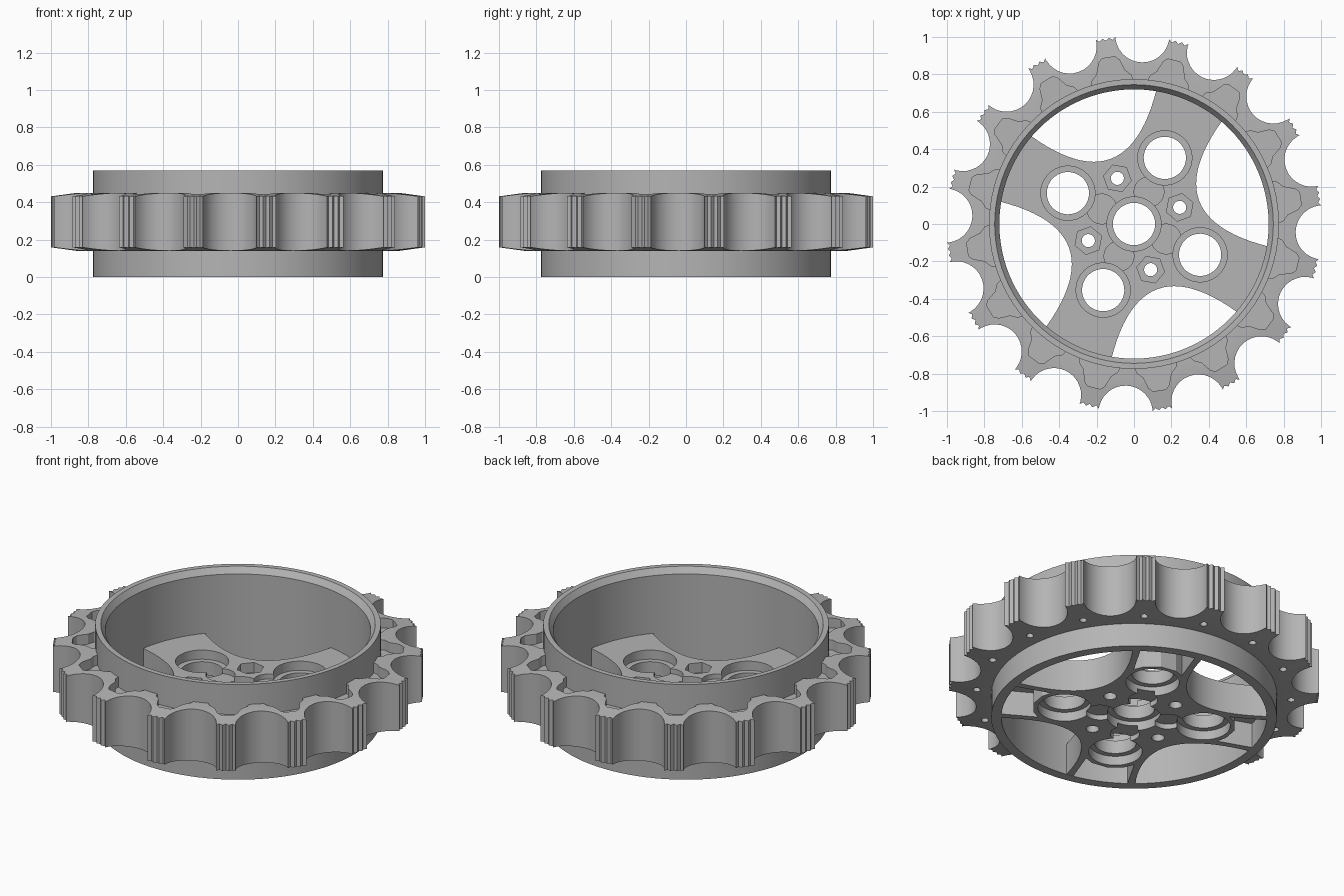
import bpy, bmesh
from math import sin, cos, pi, radians, asin, atan2, hypot

cube = bpy.data.objects.get("Cube")
if cube:
    bpy.data.objects.remove(cube, do_unlink=True)

grey = bpy.data.materials.new("plain grey")
grey.use_nodes = True
COLOUR = (0.46, 0.46, 0.46, 1)
grey.diffuse_color = COLOUR
for node in grey.node_tree.nodes:
    if node.type == 'BSDF_PRINCIPLED':
        node.inputs["Base Color"].default_value = COLOUR

ARM = radians(65)          # direction of the first arm
GAP = radians(20)          # direction of the first opening
TOOTH = radians(8.7)       # direction of the first tooth
TEETH = 16
PITCH = 2 * pi / TEETH


def make_object(name, bm):
    bmesh.ops.recalc_face_normals(bm, faces=bm.faces)
    mesh = bpy.data.meshes.new(name)
    bm.to_mesh(mesh)
    bm.free()
    mesh.materials.append(grey)
    obj = bpy.data.objects.new(name, mesh)
    bpy.context.collection.objects.link(obj)
    return obj


def circle(r, n=48, u=0, v=0):
    return [(u + r * cos(2 * pi * i / n), v + r * sin(2 * pi * i / n)) for i in range(n)]


def turned(points, a):
    return [(x * cos(a) - y * sin(a), x * sin(a) + y * cos(a)) for x, y in points]


def around(points, start, count):
    return [turned(points, start + 2 * pi * i / count) for i in range(count)]


def prisms(name, outlines, z0, z1):
    bm = bmesh.new()
    for outline in outlines:
        low = [bm.verts.new((x, y, z0)) for x, y in outline]
        high = [bm.verts.new((x, y, z1)) for x, y in outline]
        bm.faces.new(low)
        bm.faces.new(high)
        n = len(low)
        for i in range(n):
            j = (i + 1) % n
            bm.faces.new((low[i], low[j], high[j], high[i]))
    return make_object(name, bm)


def loops_to_ring(name, loops):
    """Join closed loops of equal length into a torus-like solid."""
    bm = bmesh.new()
    rings = [[bm.verts.new(p) for p in loop] for loop in loops]
    n = len(rings[0])
    for k, a in enumerate(rings):
        b = rings[(k + 1) % len(rings)]
        for i in range(n):
            j = (i + 1) % n
            bm.faces.new((a[i], a[j], b[j], b[i]))
    return make_object(name, bm)


def cut(obj, outlines, z0, z1):
    cutter = prisms("cutter", outlines, z0, z1)
    cutter.hide_render = True
    mod = obj.modifiers.new("cut", 'BOOLEAN')
    mod.operation = 'DIFFERENCE'
    mod.solver = 'EXACT'
    mod.object = cutter
    bpy.context.view_layer.objects.active = obj
    bpy.ops.object.modifier_apply(modifier=mod.name)
    bpy.data.objects.remove(cutter, do_unlink=True)


def smooth(obj):
    bpy.ops.object.select_all(action='DESELECT')
    obj.select_set(True)
    bpy.context.view_layer.objects.active = obj
    bpy.ops.object.shade_smooth_by_angle(angle=radians(25))


# Drum: open cylinder with a chamfered inner lip
profile = [(0.775, 0), (0.775, 0.57), (0.745, 0.57), (0.72, 0.535), (0.72, 0)]
drum = loops_to_ring("drum", [[(x, y, z) for x, y in circle(r, 96)] for r, z in profile])
smooth(drum)

# Toothed ring: ridged tips between round scallops, thinning outwards
SCALLOP, CENTRE, TIP = 0.145, 1.01, 1.005
tip_half = PITCH / 2 - asin(SCALLOP / CENTRE)
polar = []
for t in range(TEETH):
    mid = TOOTH + t * PITCH
    for i in range(7):
        polar.append((TIP - 0.014 * (i % 2), mid + tip_half * (i / 3 - 1)))
    for i in range(1, 16):
        a = pi * i / 16
        x, y = CENTRE - SCALLOP * sin(a), -SCALLOP * cos(a)
        polar.append((hypot(x, y), mid + PITCH / 2 + atan2(y, x)))


def ring_loop(limit, z_flat, slope):
    loop = []
    for r, a in polar:
        q = min(r, limit)
        loop.append((q * cos(a), q * sin(a), z_flat + slope * max(0, q - 0.862)))
    return loop


toothed_ring = loops_to_ring("toothed_ring", [
    ring_loop(0.76, 0.14, 0), ring_loop(0.862, 0.14, 0), ring_loop(2, 0.14, 0.13),
    ring_loop(2, 0.45, -0.13), ring_loop(0.862, 0.45, 0), ring_loop(0.76, 0.45, 0)])
pocket = [(0.74, -0.115), (0.79, -0.105), (0.82, -0.075), (0.88, -0.055), (0.9, -0.035)]
pocket += [(u, -v) for u, v in reversed(pocket)]
cut(toothed_ring, around(pocket, TOOTH, TEETH), 0.39, 0.6)
cut(toothed_ring, around(circle(0.02, 16, 0.855), TOOTH, TEETH), 0, 0.25)
smooth(toothed_ring)

# Spider: four-armed hub plate inside the drum
BOTTOM, TOP = 0.001, 0.19
spider = prisms("spider", [circle(0.724, 96)], BOTTOM, TOP)

# Openings with curved sides between the arms
opening = []
for i in range(25):
    v = 0.355 * (1 - i / 12)
    opening.append((0.37 + 2.05 * v * v, v))
edge = atan2(opening[0][1], opening[0][0])
opening += [(0.74 * cos(edge * k / 6), 0.74 * sin(edge * k / 6)) for k in range(-6, 7)]
cut(spider, around(opening, GAP, 4), -1, 1)

# Hollow undersides of the arms, leaving ribs along the edges
hollow = [(0.5, -0.135), (0.73, -0.155), (0.73, 0.155), (0.5, 0.135), (0.54, 0.09), (0.565, 0)]
hollow.append((0.54, -0.09))
cut(spider, around(hollow, ARM, 4), -1, 0.15)

# Shallow lobes, then counterbores, on both faces
lobes = around(circle(0.08, 32, 0.19), ARM, 4)
bores = around(circle(0.145, 48, 0.39), ARM, 4)
for outlines, depth in ((lobes, 0.03), (bores + [circle(0.145)], 0.055)):
    cut(spider, outlines, TOP - depth, 1)
    cut(spider, outlines, -1, BOTTOM + depth)

# Through holes, nut recesses and bolt holes
cut(spider, around(circle(0.113, 48, 0.39), ARM, 4) + [circle(0.113)], -1, 1)
cut(spider, around(circle(0.075, 6, 0.26), GAP, 4), TOP - 0.06, 1)
cut(spider, around(circle(0.035, 24, 0.26), GAP, 4), -1, 1)
smooth(spider)
